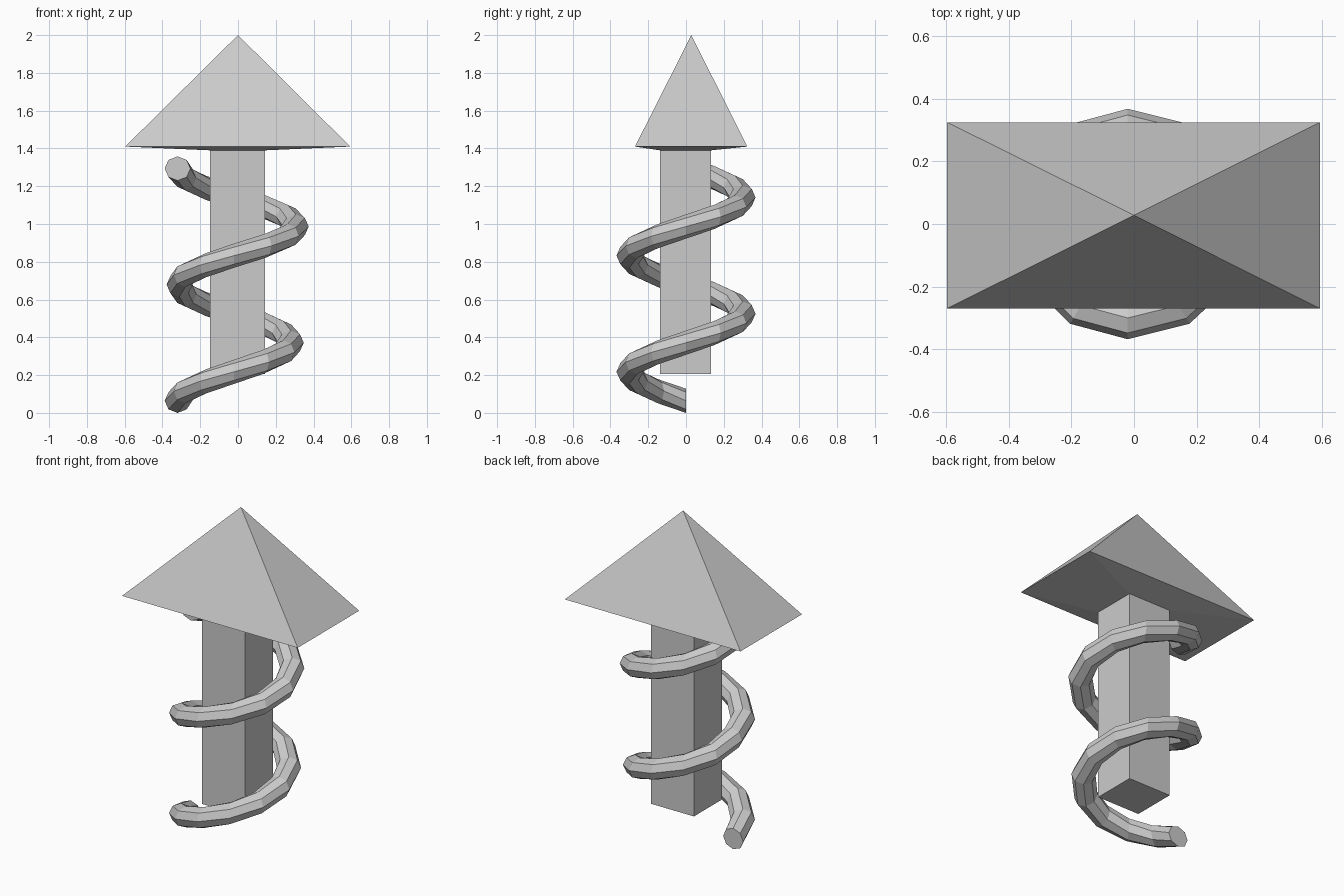
import bpy, bmesh
from math import sin, cos, pi

cube = bpy.data.objects.get("Cube")
if cube:
    bpy.data.objects.remove(cube)

# Single plain grey
grey = bpy.data.materials.new("plain grey")
grey.use_nodes = True
colour = (0.6, 0.6, 0.6, 1)
grey.diffuse_color = colour
grey.node_tree.nodes["Principled BSDF"].inputs["Base Color"].default_value = colour


def finish(bm, name):
    bmesh.ops.recalc_face_normals(bm, faces=bm.faces)
    mesh = bpy.data.meshes.new(name)
    bm.to_mesh(mesh)
    bm.free()
    mesh.materials.append(grey)
    obj = bpy.data.objects.new(name, mesh)
    bpy.context.scene.collection.objects.link(obj)
    return obj


def rectangle(bm, x0, x1, y0, y1, z):
    return [bm.verts.new((x, y, z)) for x, y in ((x0, y0), (x1, y0), (x1, y1), (x0, y1))]


def bridge(bm, a, b):
    n = len(a)
    for i in range(n):
        j = (i + 1) % n
        bm.faces.new((a[i], a[j], b[j], b[i]))


# Column flaring into the shallow underside of the pyramid roof
bm = bmesh.new()
foot = rectangle(bm, -0.147, 0.144, -0.138, 0.133, 0.205)
neck = rectangle(bm, -0.147, 0.144, -0.138, 0.133, 1.39)
eaves = rectangle(bm, -0.597, 0.594, -0.27, 0.325, 1.41)
apex = bm.verts.new((0, 0.028, 2))
bm.faces.new(foot)
bridge(bm, foot, neck)
bridge(bm, neck, eaves)
for i in range(4):
    bm.faces.new((eaves[i], eaves[(i + 1) % 4], apex))
finish(bm, "column_and_roof")

# Coil: an upright octagon swept through two rising turns
STEPS, SIDES, RADIUS = 12, 8, 0.3
bm = bmesh.new()
rings = []
for k in range(2 * STEPS + 1):
    a = pi + 2 * pi * k / STEPS
    # the upper turn bulges slightly to the left side
    shift = -0.02 + (0.026 * max(0, cos(a)) if k > STEPS else 0)
    if k == STEPS:
        shift += 0.01
    ring = []
    for s in range(SIDES):
        t = 2 * pi * s / SIDES
        r = RADIUS + 0.068 * cos(t)
        z = 0.064 + 1.23 * k / (2 * STEPS) + 0.064 * sin(t)
        ring.append(bm.verts.new((shift + r * cos(a), r * sin(a), z)))
    rings.append(ring)
for a, b in zip(rings, rings[1:]):
    bridge(bm, a, b)
bm.faces.new(rings[0])
bm.faces.new(rings[-1])
finish(bm, "spiral_coil")
